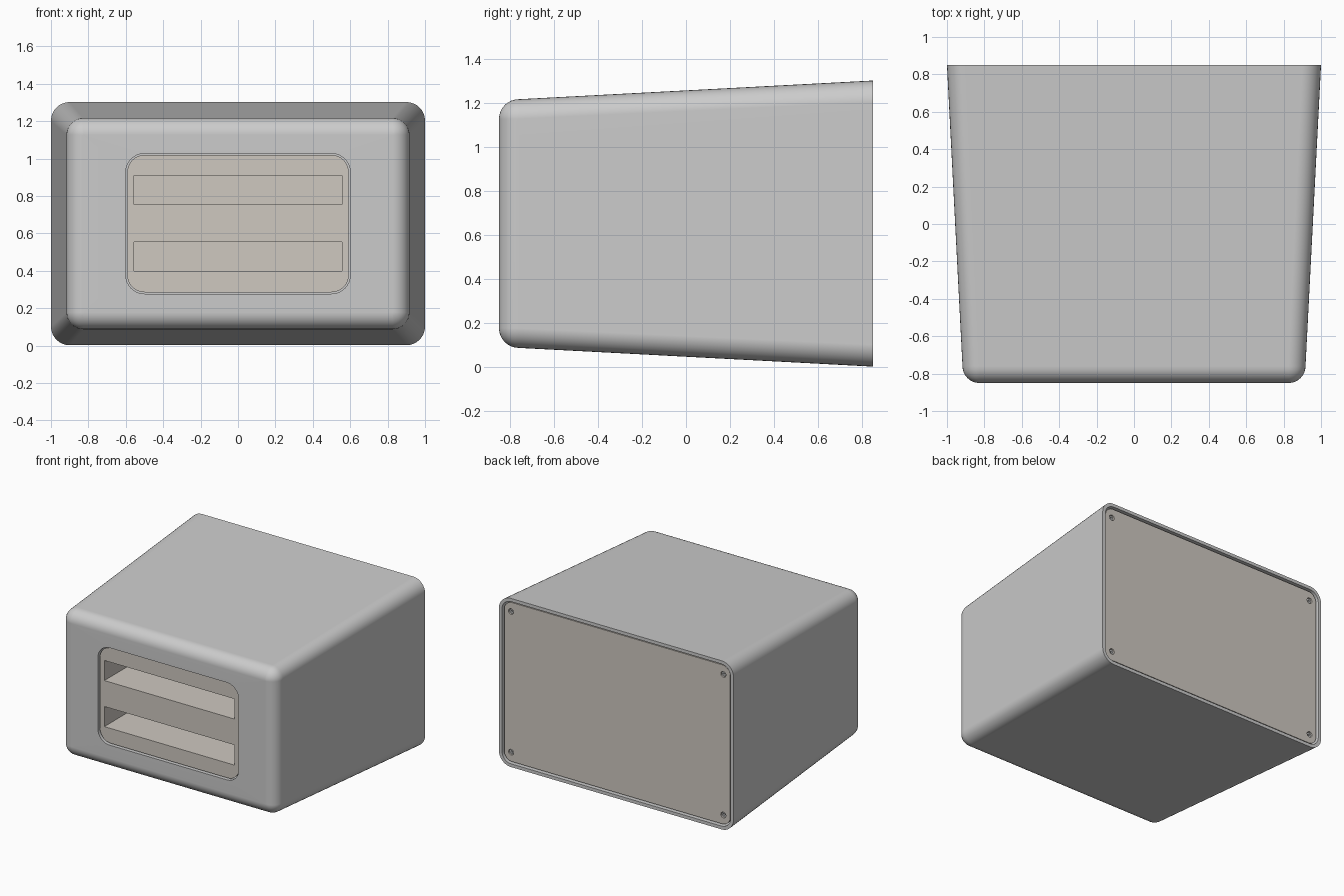
import bpy, bmesh, math
from mathutils import Matrix

if "Cube" in bpy.data.objects:
    bpy.data.objects.remove(bpy.data.objects["Cube"])

CZ = 0.652   # height of the common centre axis
SEG = 8      # segments per rounded corner


def ring(y, hx, hz, r):
    """Rounded rectangle in the xz plane, centred on the axis."""
    pts = []
    for k, (sx, sz) in enumerate([(1, 1), (-1, 1), (-1, -1), (1, -1)]):
        for i in range(SEG + 1):
            a = math.pi / 2 * (k + i / SEG)
            pts.append((sx * (hx - r) + r * math.cos(a), y,
                        CZ + sz * (hz - r) + r * math.sin(a)))
    return pts


def finish(bm, name, mat=None):
    bmesh.ops.recalc_face_normals(bm, faces=bm.faces)
    me = bpy.data.meshes.new(name)
    bm.to_mesh(me)
    bm.free()
    ob = bpy.data.objects.new(name, me)
    bpy.context.collection.objects.link(ob)
    if mat:
        me.materials.append(mat)
    return ob


def loft(name, rings, mat=None):
    """Skin a list of rings and cap both ends."""
    bm = bmesh.new()
    vs = [[bm.verts.new(p) for p in ring(*r)] for r in rings]
    n = len(vs[0])
    for a, b in zip(vs, vs[1:]):
        for i in range(n):
            j = (i + 1) % n
            bm.faces.new((a[i], a[j], b[j], b[i]))
    bm.faces.new(vs[0])
    bm.faces.new(vs[-1])
    return finish(bm, name, mat)


def smooth(ob):
    ob.data.shade_smooth()
    ob.data.set_sharp_from_angle(angle=math.radians(30))


def cut(ob, cutter):
    """Apply a boolean difference and discard the cutter."""
    cutter.hide_render = True
    mod = ob.modifiers.new("cut", 'BOOLEAN')
    mod.operation, mod.solver, mod.object = 'DIFFERENCE', 'EXACT', cutter
    dg = bpy.context.evaluated_depsgraph_get()
    me = bpy.data.meshes.new_from_object(ob.evaluated_get(dg))
    ob.modifiers.clear()
    ob.data = me
    bpy.data.objects.remove(cutter)
    smooth(ob)


def cylinders(name, r, y0, y1, spots, mat=None):
    bm = bmesh.new()
    for x, z in spots:
        m = Matrix.Translation((x, (y0 + y1) / 2, z)) @ Matrix.Rotation(math.pi / 2, 4, 'X')
        bmesh.ops.create_cone(bm, cap_ends=True, segments=24, radius1=r,
                              radius2=r, depth=y1 - y0, matrix=m)
    return finish(bm, name, mat)


tan = bpy.data.materials.new("warm_grey")
tan.diffuse_color = (0.62, 0.58, 0.53, 1)
tan.use_nodes = True
tan.node_tree.nodes["Principled BSDF"].inputs["Base Color"].default_value = tan.diffuse_color

# Tapered housing: front pocket, rounded front edge, sides, rear rim and recess
R = 0.09
sections = [(-0.30, 0.6, 0.375, 0.1), (-0.85, 0.6, 0.375, 0.1)]
for i in range(SEG + 1):
    t = math.pi / 2 * i / SEG
    inset = R * (1 - math.sin(t))
    sections.append((-0.85 + R * (1 - math.cos(t)), 0.917 - inset,
                     0.565 - inset, max(R - inset, 0.004)))
sections += [(0.85, 1.0, 0.65, 0.1), (0.85, 0.975, 0.625, 0.078),
             (0.76, 0.975, 0.625, 0.078)]
housing = loft("housing", sections)
smooth(housing)
wn = housing.modifiers.new("even_shading", 'WEIGHTED_NORMAL')
wn.keep_sharp = True

# Front panel with two deep slots
panel = loft("front_panel", [(-0.835, 0.592, 0.367, 0.092),
                             (-0.31, 0.592, 0.367, 0.092)], tan)
bm = bmesh.new()
for z in (0.477, 0.832):
    bmesh.ops.create_cube(bm, size=1, matrix=Matrix.Translation((0, -0.65, z))
                          @ Matrix.Diagonal((1.11, 0.6, 0.155, 1)))
cut(panel, finish(bm, "slot_cutter"))

# Rear cover with screw holes in the corners
spots = [(sx * 0.905, CZ + sz * 0.542) for sx in (-1, 1) for sz in (-1, 1)]
cover = loft("rear_cover", [(0.77, 0.963, 0.613, 0.066),
                            (0.838, 0.963, 0.613, 0.066)], tan)
cut(cover, cylinders("hole_cutter", 0.022, 0.80, 0.9, spots))

# Recessed screws with a small socket
screws = cylinders("cover_screws", 0.018, 0.79, 0.83, spots)
cut(screws, cylinders("socket_cutter", 0.008, 0.815, 0.86, spots))
